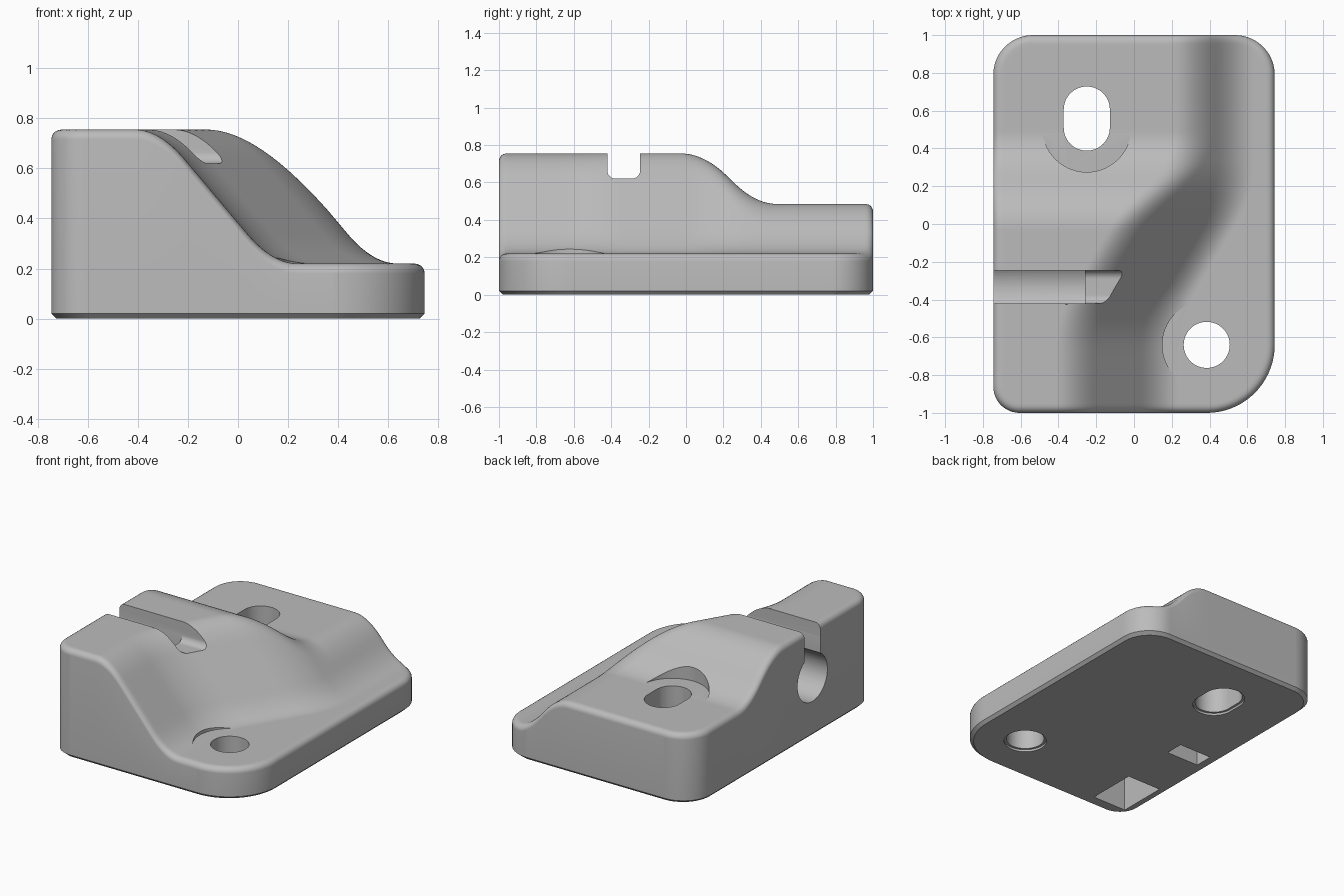
import bpy, bmesh
from math import sin, cos, pi, sqrt, hypot

cube = bpy.data.objects.get("Cube")
if cube:
    bpy.data.objects.remove(cube, do_unlink=True)

HX, HY = 0.745, 1.0          # half width and half depth
FILLET, CHAMFER = 0.04, 0.02
LOW, MID, HIGH = 0.22, 0.485, 0.755

gray = bpy.data.materials.new("light gray plastic")
gray.use_nodes = True
gray.diffuse_color = (0.5, 0.5, 0.5, 1)
gray.node_tree.nodes["Principled BSDF"].inputs["Base Color"].default_value = (0.5, 0.5, 0.5, 1)


def smin(a, b, k):
    return min(a, b) - max(k - abs(a - b), 0) ** 2 / (4 * k)


def smax(a, b, k):
    return -smin(-a, -b, k)


def corner_radius(x, y):
    if y > 0:
        return 0.21
    return 0.14 if x < 0 else 0.36


def edge_x(side, y):
    # half width of the outline on one side at depth y
    r = corner_radius(side, y)
    t = max(abs(y) - (HY - r), 0)
    return side * (HX - r + sqrt(max(r * r - t * t, 0)))


def inside_distance(x, y):
    r = corner_radius(x, y)
    qx, qy = abs(x) - HX + r, abs(y) - HY + r
    return max(0, r - min(max(qx, qy), 0) - hypot(max(qx, 0), max(qy, 0)))


def height(x, y):
    # stepped block, cut by a ramp that shifts sideways along the depth
    block = smax(MID, smin(HIGH, 0.62 - 0.97 * (y - 0.235), 0.12), 0.11)
    shift = smax(0, smin(0.4, 0.6 * (y + 0.5), 0.1), 0.1)
    ramp = 0.3 - 1.19 * (x - 0.07 - shift)
    z = smax(LOW, smin(block, ramp, 0.12), 0.12)
    d = min(inside_distance(x, y), FILLET)
    return z - FILLET + sqrt(max(2 * FILLET * d - d * d, 0))


def spread(half, edge, steps, middle):
    # positions from -half to half, crowded towards both ends
    ends = [edge * (1 - cos(pi / 2 * i / steps)) for i in range(steps)]
    inner = [-half + edge + 2 * (half - edge) * i / middle for i in range(middle + 1)]
    return [-half + e for e in ends] + inner + [half - e for e in reversed(ends)]


def make_object(name, bm):
    bmesh.ops.recalc_face_normals(bm, faces=bm.faces)
    mesh = bpy.data.meshes.new(name)
    bm.to_mesh(mesh)
    bm.free()
    mesh.materials.append(gray)
    obj = bpy.data.objects.new(name, mesh)
    bpy.context.collection.objects.link(obj)
    return obj


def build_body():
    bm = bmesh.new()
    rows = []
    for y in spread(HY, 0.36, 18, 84):
        left, right = edge_x(-1, y), edge_x(1, y)
        row = []
        for u in spread(0.5, 0.08, 9, 90):
            x = left + (right - left) * (u + 0.5)
            row.append(bm.verts.new((x, y, height(x, y))))
        rows.append(row)
    for a, b in zip(rows, rows[1:]):
        for i in range(len(a) - 1):
            bm.faces.new((a[i], a[i + 1], b[i + 1], b[i]))
    # side walls, bottom chamfer and underside
    loop = (rows[0] + [r[-1] for r in rows[1:-1]]
            + rows[-1][::-1] + [r[0] for r in rows[-2:0:-1]])
    for z, inset in ((CHAMFER, 0), (0, CHAMFER)):
        new = [bm.verts.new((v.co.x * (1 - inset / HX), v.co.y * (1 - inset), z)) for v in loop]
        n = len(loop)
        for i in range(n):
            j = (i + 1) % n
            bm.faces.new((loop[i], loop[j], new[j], new[i]))
        loop = new
    bm.faces.new(loop)
    return make_object("bracket_body", bm)


def rounded(cu, cv, hu, hv, r, steps=14):
    # rounded rectangle outline; a circle when hu = hv = r
    pts = []
    for q, (su, sv) in enumerate(((1, 1), (-1, 1), (-1, -1), (1, -1))):
        for i in range(steps + 1):
            a = pi / 2 * (q + i / steps)
            p = (cu + su * (hu - r) + r * cos(a), cv + sv * (hv - r) + r * sin(a))
            if not pts or hypot(p[0] - pts[-1][0], p[1] - pts[-1][1]) > 1e-5:
                pts.append(p)
    if hypot(pts[0][0] - pts[-1][0], pts[0][1] - pts[-1][1]) < 1e-5:
        pts.pop()
    return pts


def rectangle(u0, u1, v0, v1):
    return [(u0, v0), (u1, v0), (u1, v1), (u0, v1)]


def cut(body, outline, lo, hi, axis="z"):
    bm = bmesh.new()
    place = (lambda u, v, w: (u, v, w)) if axis == "z" else (lambda u, v, w: (w, u, v))
    a, b = ([bm.verts.new(place(u, v, w)) for u, v in outline] for w in (lo, hi))
    bm.faces.new(a)
    bm.faces.new(b)
    n = len(a)
    for i in range(n):
        j = (i + 1) % n
        bm.faces.new((a[i], a[j], b[j], b[i]))
    cutter = make_object("cutter", bm)
    cutter.hide_render = True
    mod = body.modifiers.new("cut", "BOOLEAN")
    mod.operation, mod.solver, mod.object = "DIFFERENCE", "EXACT", cutter
    bpy.context.view_layer.objects.active = body
    bpy.ops.object.modifier_apply(modifier=mod.name)
    bpy.data.objects.remove(cutter, do_unlink=True)


body = build_body()

# screw holes with a flat seat above and a small chamfer step below
for cx, cy, stretch, seat in ((-0.25, 0.558, 0.048, MID), (0.385, -0.64, 0, LOW)):
    for r, lo, hi in ((0.235, seat + 0.001, 1), (0.122, -0.1, 0.9), (0.138, -0.1, 0.015)):
        cut(body, rounded(cx, cy, r, r + stretch, r), lo, hi)

# round side bore with a narrow slot up to the top, and its shallow run-out
SLOT_Y, BORE_Z, BORE_END = -0.333, 0.41, -0.26
cut(body, rounded(SLOT_Y, 0.82, 0.088, 0.2, 0.045), -0.9, 0.4, "x")
cut(body, rectangle(SLOT_Y - 0.0875, SLOT_Y + 0.0875, BORE_Z, 0.7), -0.9, BORE_END, "x")
cut(body, rounded(SLOT_Y, BORE_Z, 0.165, 0.165, 0.165), -0.9, BORE_END + 0.0005, "x")

# pockets in the underside
cut(body, rectangle(-0.685, -0.425, -0.91, -0.56), -0.1, 0.5)
cut(body, rectangle(-0.67, -0.42, -0.16, -0.03), -0.1, 0.35)

# smooth surfaces with crisp cut edges
bpy.ops.object.select_all(action="DESELECT")
body.select_set(True)
bpy.context.view_layer.objects.active = body
bpy.ops.object.shade_smooth_by_angle(angle=pi / 6)
